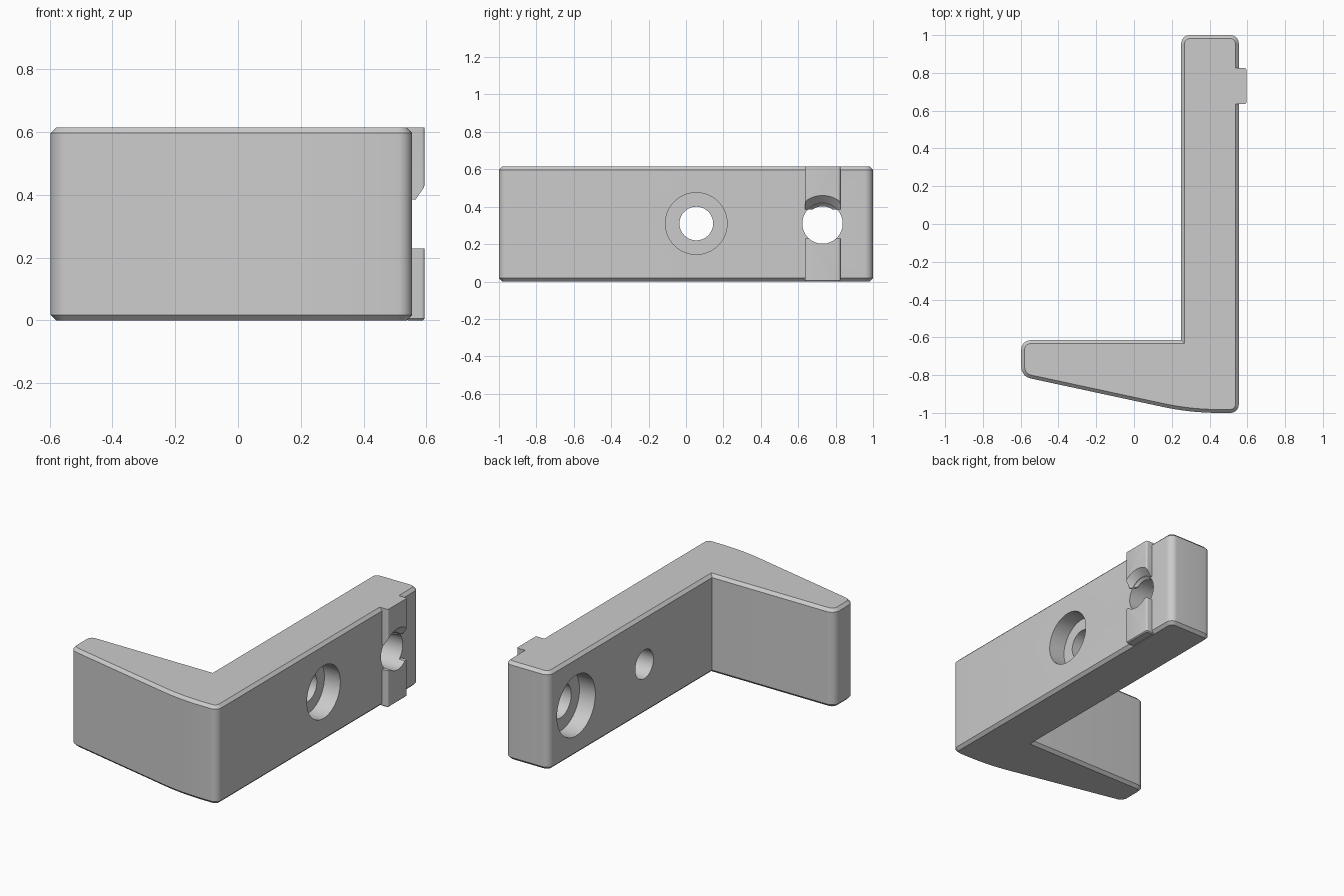
import bpy
import bmesh
import math
from mathutils import Vector

if "Cube" in bpy.data.objects:
    bpy.data.objects.remove(bpy.data.objects["Cube"])

HEIGHT = 0.615
CHAMFER = 0.018
HOLE_Z = 0.31

grey = bpy.data.materials.new("light grey")
grey.use_nodes = True
grey.diffuse_color = (0.6, 0.6, 0.6, 1)
grey.node_tree.nodes["Principled BSDF"].inputs["Base Color"].default_value = grey.diffuse_color


def make_object(name, bm):
    bmesh.ops.recalc_face_normals(bm, faces=bm.faces)
    mesh = bpy.data.meshes.new(name)
    bm.to_mesh(mesh)
    bm.free()
    mesh.materials.append(grey)
    obj = bpy.data.objects.new(name, mesh)
    bpy.context.collection.objects.link(obj)
    return obj


def rounded_outline(corners, steps=8):
    """Round each (x, y, tangent length) corner with a circular arc."""
    points = []
    for i, (x, y, d) in enumerate(corners):
        p = Vector((x, y))
        if d == 0:
            points.append(p)
            continue
        u = (Vector(corners[i - 1][:2]) - p).normalized()
        v = (Vector(corners[(i + 1) % len(corners)][:2]) - p).normalized()
        half = u.angle(v) / 2
        centre = p + (u + v).normalized() * (d / math.cos(half))
        start, end = p + u * d - centre, p + v * d - centre
        sweep = math.pi - 2 * half
        for k in range(steps + 1):
            a = sweep * k / steps
            arm = start * math.sin(sweep - a) + end * math.sin(a)
            points.append(centre + arm / math.sin(sweep))
    return points


def prism(name, outline, bottom, top, rims, chamfer):
    """Extrude an outline upwards and chamfer the rims at the given heights."""
    bm = bmesh.new()
    face = bm.faces.new([bm.verts.new((p.x, p.y, bottom)) for p in outline])
    new = bmesh.ops.extrude_face_region(bm, geom=[face])["geom"]
    bmesh.ops.translate(bm, vec=(0, 0, top - bottom),
                        verts=[g for g in new if isinstance(g, bmesh.types.BMVert)])
    # The extrusion keeps the first face as the base, so the solid is closed
    bmesh.ops.recalc_face_normals(bm, faces=bm.faces)
    edges = [e for e in bm.edges
             if any(all(abs(v.co.z - z) < 1e-5 for v in e.verts) for z in rims)]
    if edges:
        bmesh.ops.bevel(bm, geom=edges, offset=chamfer, segments=1, affect='EDGES')
    return make_object(name, bm)


def bore(name, y, profile, sides=64):
    """Revolve an (x, radius) profile about a horizontal axis along x."""
    bm = bmesh.new()
    angles = [2 * math.pi * k / sides for k in range(sides)]
    rings = [[bm.verts.new((x, y + r * math.cos(a), HOLE_Z + r * math.sin(a)))
              for a in angles] for x, r in profile]
    for a, b in zip(rings, rings[1:]):
        for k in range(sides):
            n = (k + 1) % sides
            bm.faces.new((a[k], a[n], b[n], b[k]))
    bm.faces.new(rings[0])
    bm.faces.new(rings[-1])
    cutter = make_object(name, bm)
    cutter.hide_render = True
    return cutter


def cut(obj, cutter):
    mod = obj.modifiers.new("cut", 'BOOLEAN')
    mod.operation = 'DIFFERENCE'
    mod.solver = 'EXACT'
    mod.object = cutter
    bpy.context.view_layer.objects.active = obj
    bpy.ops.object.modifier_apply(modifier=mod.name)


# L-shaped body with a tapered foot
body = prism("bracket_body", rounded_outline([
    (-0.597, -0.615, 0.05), (0.25, -0.615, 0), (0.25, 1, 0.045), (0.555, 1, 0.045),
    (0.555, -1, 0.045), (0.3, -1, 0.15), (-0.597, -0.807, 0.05)]),
    0, HEIGHT, (0, HEIGHT), CHAMFER)

# Locating tabs above and below the end hole
tab_outline = rounded_outline([
    (0.537, 0.635, 0), (0.595, 0.635, 0.01), (0.595, 0.825, 0.01), (0.537, 0.825, 0)], 4)
lower_tab = prism("lower_tab", tab_outline, 0, 0.23, (0,), 0.006)
upper_tab = prism("upper_tab", tab_outline, 0.385, HEIGHT, (), 0)

# Counterbored holes, opening on opposite sides
middle_bore = bore("middle_bore", 0.055, [(0.1, 0.09), (0.445, 0.09), (0.445, 0.165), (0.7, 0.165)])
end_bore = bore("end_bore", 0.73, [(0.1, 0.19), (0.36, 0.19), (0.36, 0.108), (0.7, 0.108)])
flare = bore("flare", 0.73, [(0.515, 0.07), (0.635, 0.19)])
cut(body, middle_bore)
cut(body, end_bore)
cut(lower_tab, end_bore)
cut(upper_tab, flare)
for cutter in (middle_bore, end_bore, flare):
    bpy.data.objects.remove(cutter)

# Smooth the round walls, keep the edges sharp
for obj in (body, lower_tab, upper_tab):
    bpy.ops.object.select_all(action='DESELECT')
    obj.select_set(True)
    bpy.context.view_layer.objects.active = obj
    bpy.ops.object.shade_smooth_by_angle(angle=math.radians(30))
